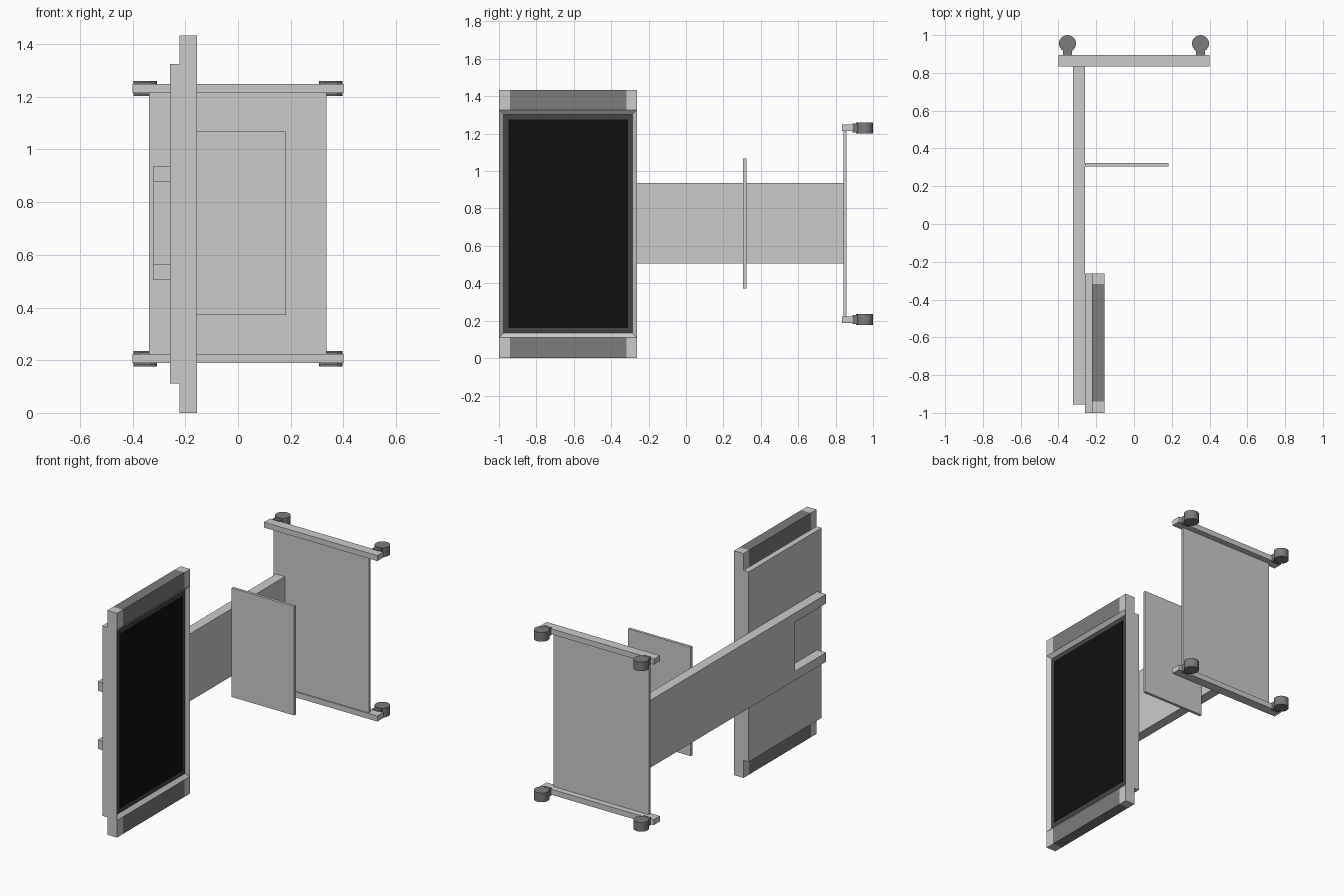
import bpy, bmesh, math
from mathutils import Matrix

if "Cube" in bpy.data.objects:
    bpy.data.objects.remove(bpy.data.objects["Cube"])


def material(name, v):
    m = bpy.data.materials.new(name)
    m.diffuse_color = (v, v, v, 1)
    m.use_nodes = True
    m.node_tree.nodes["Principled BSDF"].inputs["Base Color"].default_value = m.diffuse_color
    return m


DARK = material("dark_plastic", 0.2)
BEZEL = material("bezel_grey", 0.06)
BLACK = material("screen_black", 0.005)


def finish(name, bm, mat=None):
    bmesh.ops.recalc_face_normals(bm, faces=bm.faces)
    me = bpy.data.meshes.new(name)
    bm.to_mesh(me)
    bm.free()
    ob = bpy.data.objects.new(name, me)
    bpy.context.collection.objects.link(ob)
    if mat:
        me.materials.append(mat)
    return ob


def box_bm(x, y, z):
    bm = bmesh.new()
    bmesh.ops.create_cube(bm, size=1)
    for v in bm.verts:
        v.co = [r[0] if c < 0 else r[1] for c, r in zip(v.co, (x, y, z))]
    return bm


def box(name, x, y, z, mat=None):
    return finish(name, box_bm(x, y, z), mat)


def cylinder(name, loc, radius, depth, mat):
    bm = bmesh.new()
    bmesh.ops.create_cone(bm, cap_ends=True, segments=32, radius1=radius, radius2=radius,
                          depth=depth, matrix=Matrix.Translation(loc))
    for f in bm.faces:
        f.smooth = len(f.verts) == 4
    for e in bm.edges:
        e.smooth = all(f.smooth for f in e.link_faces)
    return finish(name, bm, mat)


# Base: thin plate, two rails, four casters
box("base_plate", (-0.338, 0.335), (0.843, 0.858), (0.205, 1.23))
for zc, row in ((0.206, "lower"), (1.231, "upper")):
    box(f"{row}_base_rail", (-0.4, 0.4), (0.835, 0.896), (zc - 0.0175, zc + 0.0175))
    for sx, side in ((-1, "left"), (1, "right")):
        x = 0.352 * sx
        cylinder(f"{row}_{side}_caster", (x, 0.955, zc), 0.045, 0.058, DARK)
        box(f"{row}_{side}_caster_neck", (x - 0.025, x + 0.025), (0.89, 0.93),
            (zc - 0.024, zc + 0.024), DARK)

# Column: flat post with a slot open at the screen end
outline = [(0.845, 0.505), (0.845, 0.935), (-0.955, 0.935), (-0.955, 0.877),
           (-0.64, 0.877), (-0.64, 0.563), (-0.955, 0.563), (-0.955, 0.505)]
bm = bmesh.new()
face = bm.faces.new([bm.verts.new((-0.322, y, z)) for y, z in outline])
ext = bmesh.ops.extrude_face_region(bm, geom=[face])
bmesh.ops.translate(bm, vec=(0.063, 0, 0),
                    verts=[g for g in ext["geom"] if isinstance(g, bmesh.types.BMVert)])
finish("column", bm)

# Shelf
box("shelf", (-0.259, 0.183), (0.305, 0.323), (0.372, 1.068))

# Display: back panel, front frame with a sunken opening
Y0, Y1 = -1.0, -0.262
X0, X1 = -0.223, -0.155
box("display_back", (-0.259, X0), (Y0, Y1), (0.112, 1.325))
bm = box_bm((X0, X1), (Y0, Y1), (0.109, 1.327))
bm.normal_update()
front = [f for f in bm.faces if f.calc_center_median().x > X1 - 0.001]
bmesh.ops.inset_region(bm, faces=front, thickness=0.024, use_even_offset=True)
bmesh.ops.translate(bm, verts=front[0].verts, vec=(-0.02, 0, 0))
finish("display_frame", bm)
box("screen_bezel", (-0.18, -0.173), (-0.976, -0.286), (0.133, 1.303), BEZEL)
box("screen", (-0.178, -0.1715), (-0.95, -0.311), (0.16, 1.275), BLACK)

# Speaker strips between corner blocks at both ends
for z, end in (((0.0, 0.109), "bottom"), ((1.327, 1.433), "top")):
    box(f"{end}_speaker_strip", (X0, X1), (-0.941, -0.318), z, DARK)
    box(f"{end}_outer_corner", (X0, X1), (Y0, -0.941), z)
    box(f"{end}_inner_corner", (X0, X1), (-0.318, Y1), z)
